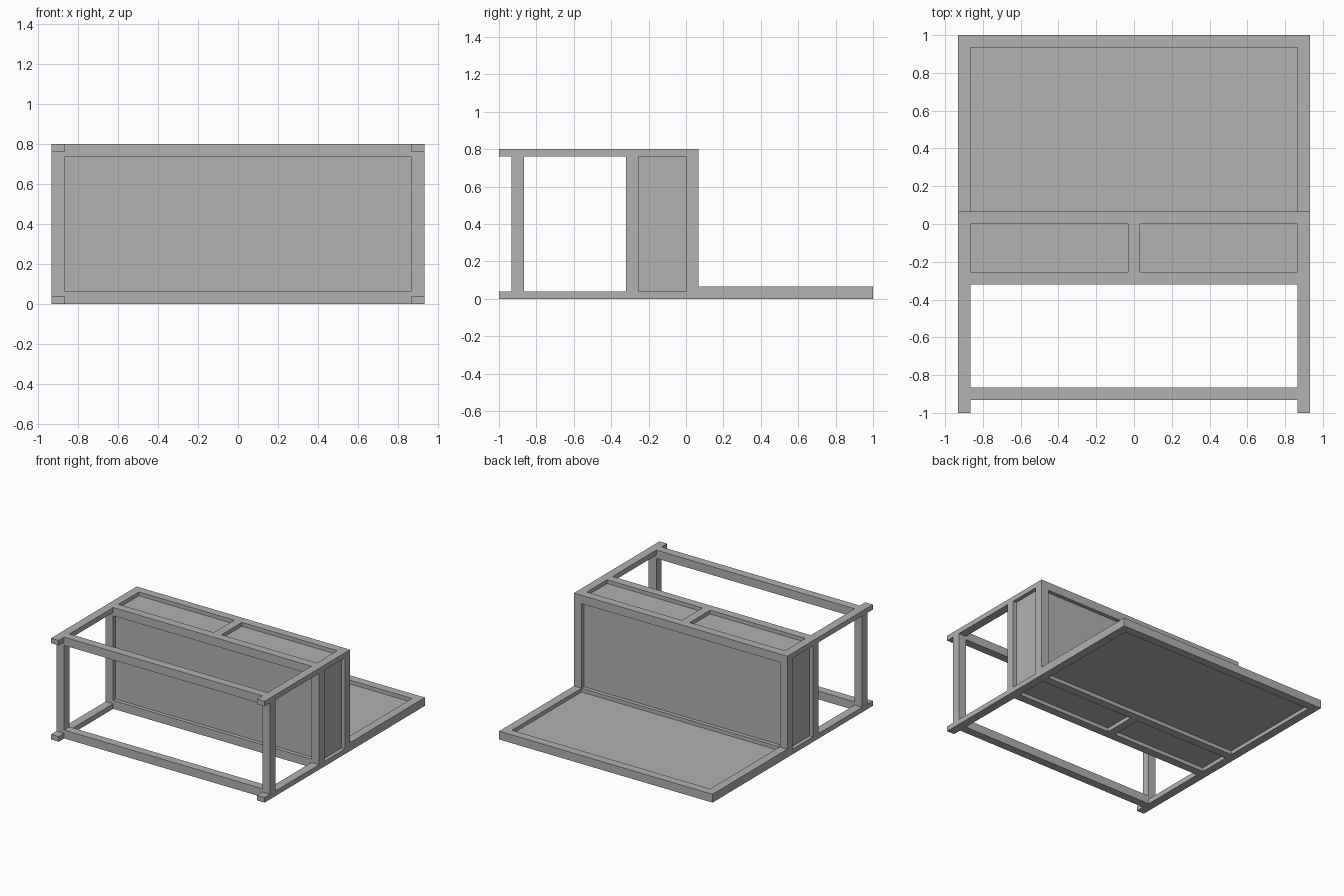
import bpy

# Remove the default object
cube = bpy.data.objects.get("Cube")
if cube:
    bpy.data.objects.remove(cube, do_unlink=True)

grey = bpy.data.materials.new("plain grey")
grey.use_nodes = True
colour = (0.445, 0.445, 0.445, 1)
grey.diffuse_color = colour
grey.node_tree.nodes["Principled BSDF"].inputs["Base Color"].default_value = colour


def box(name, xs, ys, zs):
    """Box between the given pairs of limits."""
    bpy.ops.mesh.primitive_cube_add(size=1)
    ob = bpy.context.object
    ob.name = name
    for v in ob.data.vertices:
        v.co = [(a + b) / 2 + c * (b - a) for c, (a, b) in zip(v.co, (xs, ys, zs))]
    ob.data.materials.append(grey)
    return ob


def mirrored(name, xs, ys, zs):
    """Left part and its mirror image on the right."""
    box("left_" + name, xs, ys, zs)
    box("right_" + name, (-xs[1], -xs[0]), ys, zs)


BAR = 0.066             # width of the square bars
RAIL = 0.04             # height of the side rails
OUT, IN = 0.932, 0.866  # outer and inner half width
TOP = 0.8
REC, THICK = 0.03, 0.01  # panel recess and thickness
FRONT, BACK = -0.32, 0.067  # cabinet limits in y
SIDE, FULL = (IN, OUT), (-IN, IN)
depth = (FRONT + BAR, BACK - BAR)

# Long side rails and centre bars, bottom and top
levels = {"bottom": (0, RAIL), "top": (TOP - RAIL, TOP)}
for level, zs in levels.items():
    mirrored(level + "_rail", SIDE, (-1, BACK), zs)
    box(level + "_centre_bar", (-BAR / 2, BAR / 2), depth, zs)

# Upright frames: posts and cross bars
frames = {"outer": -0.932, "cabinet_front": FRONT, "cabinet_back": BACK - BAR}
for name, y in frames.items():
    ys = (y, y + BAR)
    mirrored(name + "_post", SIDE, ys, (RAIL, TOP - RAIL))
    box(name + "_lower_bar", FULL, ys, (0, BAR))
    box(name + "_upper_bar", FULL, ys, (TOP - BAR, TOP))

# Recessed cabinet panels
for name, y in (("front", FRONT + REC), ("back", BACK - REC - THICK)):
    box(name + "_panel", FULL, (y, y + THICK), (BAR, TOP - BAR))
mirrored("side_panel", (OUT - REC - THICK, OUT - REC), depth, (RAIL, TOP - RAIL))
for name, z in (("bottom", REC), ("top", TOP - REC - THICK)):
    mirrored(name + "_panel", (BAR / 2, IN), depth, (z, z + THICK))

# Low platform behind the cabinet
mirrored("platform_rail", SIDE, (BACK, 1), (0, BAR))
box("platform_back_bar", FULL, (1 - BAR, 1), (0, BAR))
box("platform_panel", FULL, (BACK, 1 - BAR), (REC, BAR - REC))
